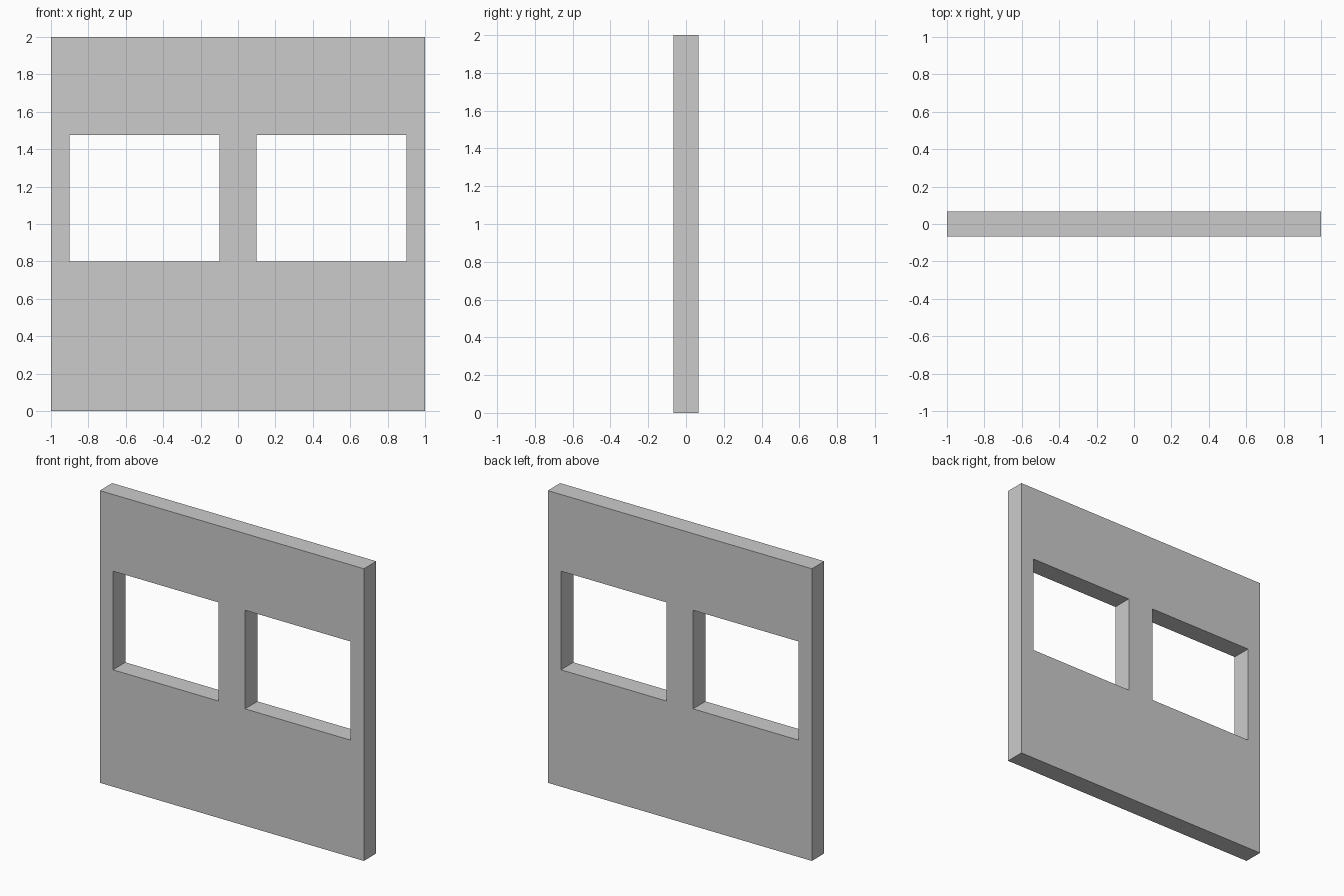
import bpy
import bmesh

if "Cube" in bpy.data.objects:
    bpy.data.objects.remove(bpy.data.objects["Cube"])

XS = [-1.0, -0.9, -0.1, 0.1, 0.9, 1.0]   # panel edges and window jambs
ZS = [0.0, 0.8, 1.475, 2.0]              # base, sill, lintel, top
HALF = 0.067
WINDOWS = {(1, 1), (3, 1)}               # open cells (column, row)

bm = bmesh.new()

# Front sheet with the two window cells left open
verts = [[bm.verts.new((x, -HALF, z)) for z in ZS] for x in XS]
for i in range(len(XS) - 1):
    for j in range(len(ZS) - 1):
        if (i, j) not in WINDOWS:
            bm.faces.new((verts[i][j], verts[i + 1][j],
                          verts[i + 1][j + 1], verts[i][j + 1]))

# Thickness, including the window reveals
ext = bmesh.ops.extrude_face_region(bm, geom=bm.faces[:], use_keep_orig=True)
moved = [g for g in ext["geom"] if isinstance(g, bmesh.types.BMVert)]
bmesh.ops.translate(bm, verts=moved, vec=(0, 2 * HALF, 0))
bmesh.ops.recalc_face_normals(bm, faces=bm.faces[:])

mesh = bpy.data.meshes.new("window_wall")
bm.to_mesh(mesh)
bm.free()
wall = bpy.data.objects.new("window_wall", mesh)
bpy.context.collection.objects.link(wall)
